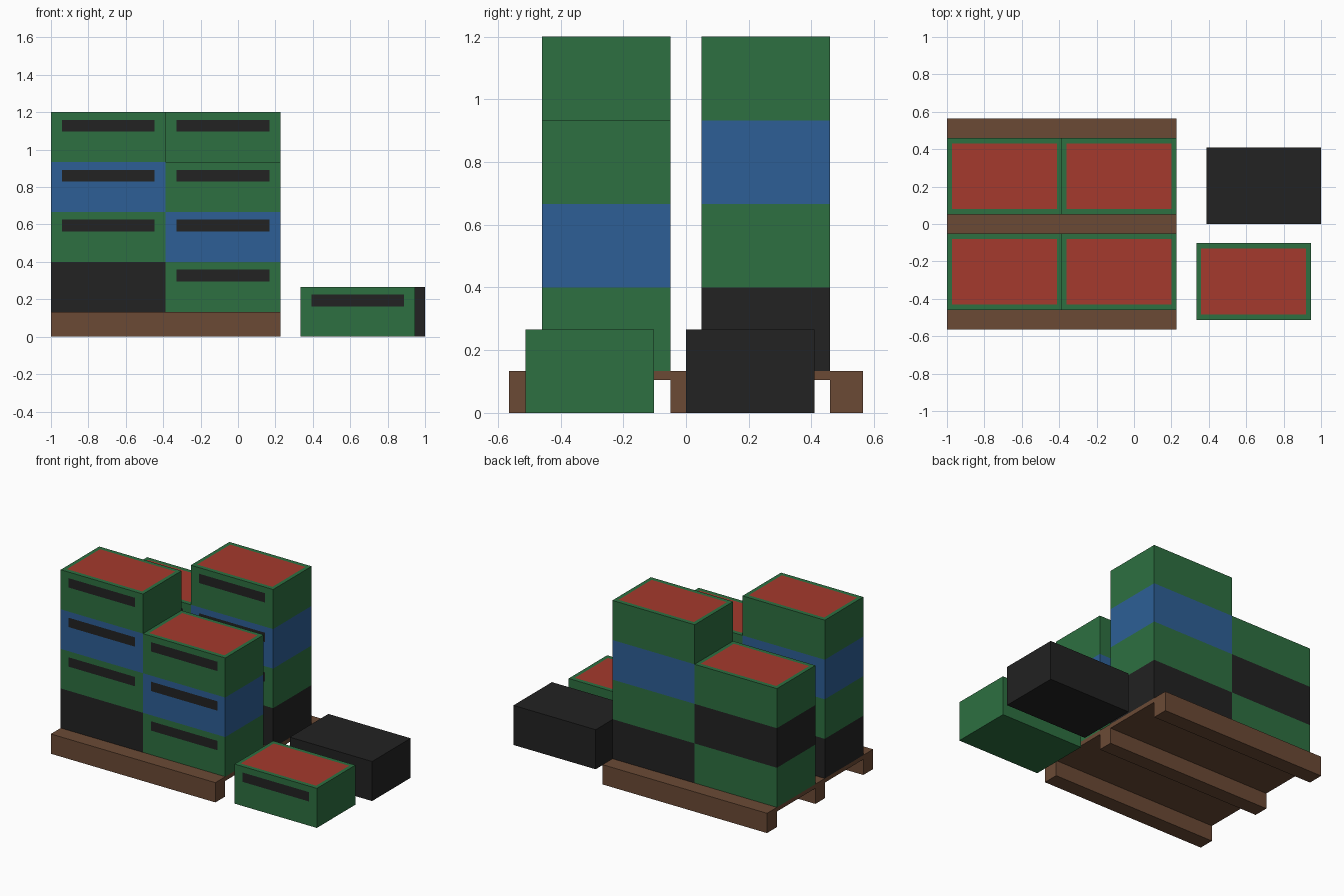
import bpy, bmesh
from mathutils import Vector

if "Cube" in bpy.data.objects:
    bpy.data.objects.remove(bpy.data.objects["Cube"])


def material(name, rgb):
    lin = [(c / 255 / 12.92) if c < 11 else ((c / 255 + 0.055) / 1.055) ** 2.4 for c in rgb]
    m = bpy.data.materials.new(name)
    m.diffuse_color = (*lin, 1)
    m.use_nodes = True
    m.node_tree.nodes["Principled BSDF"].inputs["Base Color"].default_value = m.diffuse_color
    return m


GREEN = material("green plastic", (45, 112, 65))
BLUE = material("blue plastic", (45, 95, 150))
BLACK = material("black plastic", (34, 34, 34))
RED = material("red contents", (165, 58, 45))
WOOD = material("brown wood", (107, 74, 53))

W, D, H = 0.6135, 0.41, 0.2667      # crate size
DECK = 0.1333                       # pallet height
X0, X1 = -1.0, 0.227                # pallet extent


def box(bm, lo, hi):
    """Add a box between two corners."""
    lo, hi = Vector(lo), Vector(hi)
    verts = bmesh.ops.create_cube(bm, size=1)["verts"]
    for v in verts:
        v.co = Vector((lo[i] + (v.co[i] + 0.5) * (hi[i] - lo[i]) for i in range(3)))


def finish(bm, name, mats, loc=(0, 0, 0)):
    mesh = bpy.data.meshes.new(name)
    bm.to_mesh(mesh)
    bm.free()
    for m in mats:
        mesh.materials.append(m)
    ob = bpy.data.objects.new(name, mesh)
    ob.location = loc
    bpy.context.collection.objects.link(ob)


def inset_panel(bm, normal, axes, lo, hi, mat):
    """Inset the face with this normal to a lo..hi rectangle on two axes."""
    bm.normal_update()
    face = max(bm.faces, key=lambda f: f.normal.dot(normal) * f.calc_area())
    bmesh.ops.inset_individual(bm, faces=[face], thickness=0.02)
    centre = face.calc_center_median()
    for v in face.verts:
        a, b = axes
        side = (v.co[a] > centre[a], v.co[b] > centre[b])
        v.co[a] = hi[0] if side[0] else lo[0]
        v.co[b] = hi[1] if side[1] else lo[1]
    face.material_index = mat


def crate(name, body, x, y, z):
    """Crate with its left front bottom corner at x, y, z."""
    bm = bmesh.new()
    box(bm, (0, 0, 0), (W, D, H))
    if body is not BLACK:
        # red contents inside the rim, dark handle slot on the front
        inset_panel(bm, Vector((0, 0, 1)), (0, 1), (0.026, 0.029), (W - 0.026, D - 0.029), 1)
        inset_panel(bm, Vector((0, -1, 0)), (0, 2), (0.059, H - 0.104), (W - 0.059, H - 0.041), 2)
    finish(bm, name, [body, RED, BLACK], (x, y, z))


# pallet: deck on three runners
bm = bmesh.new()
box(bm, (X0, -0.565, 0.105), (X1, 0.565, DECK))
finish(bm, "pallet_deck", [WOOD])
for name, y0, y1 in (("front", -0.565, -0.46), ("middle", -0.05, 0.05), ("back", 0.46, 0.565)):
    bm = bmesh.new()
    box(bm, (X0, y0, 0), (X1, y1, 0.105))
    finish(bm, f"pallet_runner_{name}", [WOOD])

# four stacks of crates, listed from the bottom up
stacks = {
    "front_left": (X0, -0.46, (BLACK, GREEN, BLUE, GREEN)),
    "front_right": (X0 + W, -0.46, (GREEN, BLUE, GREEN)),
    "back_left": (X0, 0.05, (GREEN, BLACK, GREEN)),
    "back_right": (X0 + W, 0.05, (BLACK, GREEN, BLUE, GREEN)),
}
for name, (x, y, bodies) in stacks.items():
    for i, body in enumerate(bodies):
        crate(f"crate_{name}_{i + 1}", body, x, y, DECK + i * H)

# loose crates on the ground
crate("crate_loose_green", GREEN, 0.333, -0.512, 0)
crate("crate_loose_black", BLACK, 1 - W, 0.0, 0)
